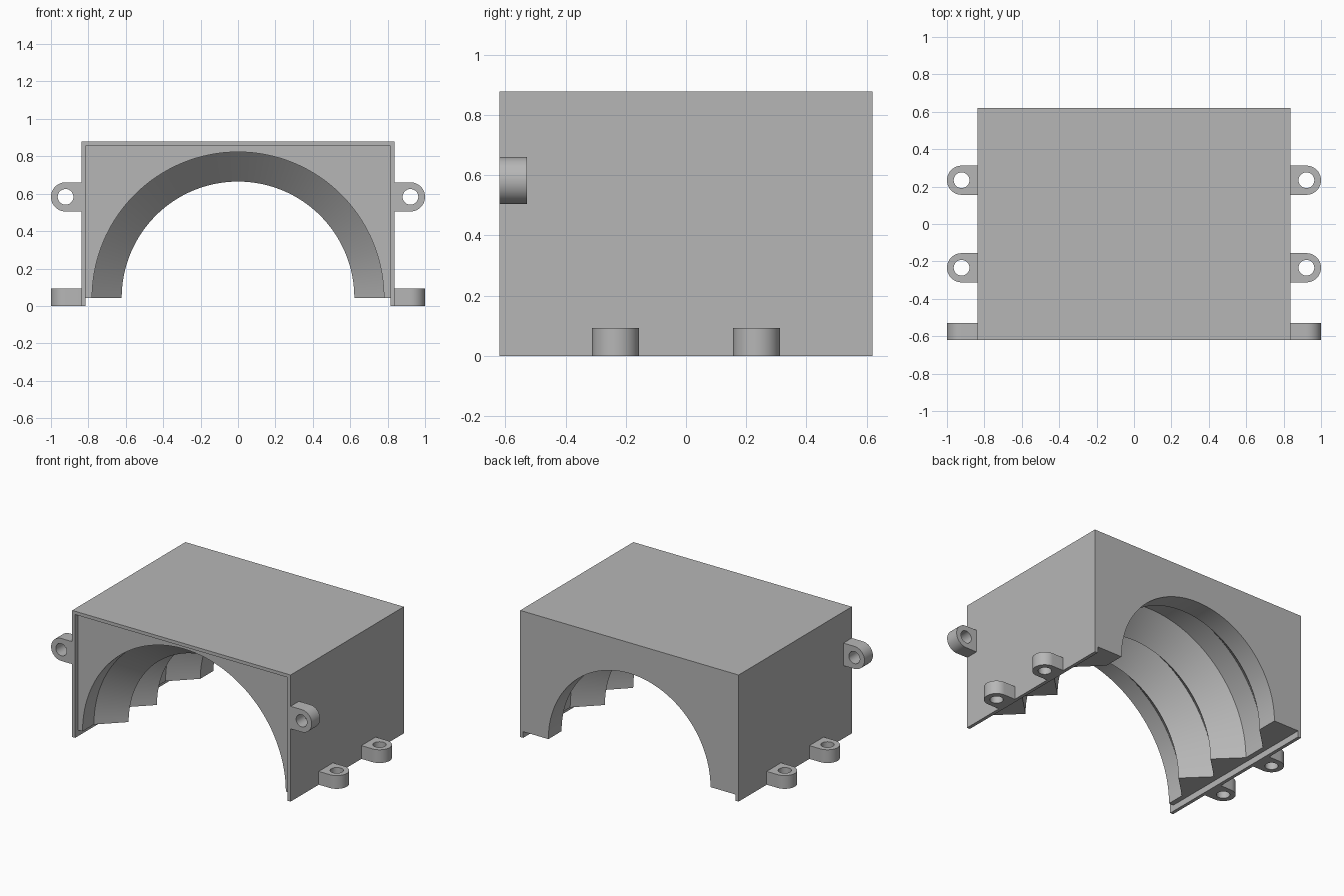
import bpy, bmesh
from math import sin, cos, pi

W, D, H = 0.838, 0.62, 0.878      # half width, half depth, height
LIP = 0.815                       # inner half width of the lip
FLOOR = 0.043                     # underside level and bore axis
R_BIG, R_SMALL = 0.78, 0.622      # bore radii
TAB_R, HOLE_R, TAB_X = 0.078, 0.042, 0.922

if "Cube" in bpy.data.objects:
    bpy.data.objects.remove(bpy.data.objects["Cube"], do_unlink=True)

grey = bpy.data.materials.new("plain grey")
grey.use_nodes = True
colour = (0.47, 0.47, 0.47, 1)
grey.diffuse_color = colour
grey.node_tree.nodes["Principled BSDF"].inputs["Base Color"].default_value = colour


def activate(ob):
    bpy.ops.object.select_all(action='DESELECT')
    ob.select_set(True)
    bpy.context.view_layer.objects.active = ob


def finish(name, bm):
    bmesh.ops.recalc_face_normals(bm, faces=bm.faces[:])
    me = bpy.data.meshes.new(name)
    bm.to_mesh(me)
    bm.free()
    me.materials.append(grey)
    ob = bpy.data.objects.new(name, me)
    bpy.context.collection.objects.link(ob)
    return ob


def box(name, x, y0, y1, z0, z1):
    bm = bmesh.new()
    bmesh.ops.create_cube(bm, size=1)
    for v in bm.verts:
        v.co = (v.co.x * 2 * x,
                y0 + (v.co.y + 0.5) * (y1 - y0),
                z0 + (v.co.z + 0.5) * (z1 - z0))
    return finish(name, bm)


def revolve(name, profile, n=128):
    """Solid of (y, radius) rings around the bore axis."""
    bm = bmesh.new()
    rings = [[bm.verts.new((r * cos(2 * pi * i / n), y, FLOOR + r * sin(2 * pi * i / n)))
              for i in range(n)] for y, r in profile]
    for a, b in zip(rings, rings[1:]):
        for i in range(n):
            j = (i + 1) % n
            bm.faces.new((a[i], a[j], b[j], b[i]))
    bm.faces.new(rings[0])
    bm.faces.new(rings[-1])
    return finish(name, bm)


def cut(ob, cutter):
    mod = ob.modifiers.new("cut", 'BOOLEAN')
    mod.operation = 'DIFFERENCE'
    mod.solver = 'EXACT'
    mod.object = cutter
    activate(ob)
    bpy.ops.object.modifier_apply(modifier=mod.name)
    bpy.data.objects.remove(cutter, do_unlink=True)


def smooth(ob):
    activate(ob)
    bpy.ops.object.shade_smooth_by_angle(angle=pi / 6)


# Housing: block with a raised rim at the front and along both lower sides
housing = box("housing", W, -D, D, 0, H)
cut(housing, box("front_recess", LIP, -1, -D + 0.03, -1, 0.855))
cut(housing, box("under_recess", LIP, -1, 1, -1, FLOOR))

# Ridged half-round bore
cut(housing, revolve("bore", [
    (-0.8, R_BIG), (-0.465, R_BIG), (-0.31, R_SMALL), (-0.155, R_BIG),
    (0, R_SMALL), (0.155, R_BIG), (0.32, R_BIG), (0.475, R_SMALL), (0.8, R_SMALL)]))
smooth(housing)


# Screw tabs: rounded plates with a hole
def tab(name, side, thick, location, upright):
    arc = [(TAB_X + TAB_R * sin(pi * i / 24), -TAB_R * cos(pi * i / 24)) for i in range(25)]
    outline = [(W - 0.01, -TAB_R)] + arc + [(W - 0.01, TAB_R)]
    hole = [(TAB_X + HOLE_R * cos(pi * i / 16), HOLE_R * sin(pi * i / 16)) for i in range(32)]
    cu = bpy.data.curves.new(name, 'CURVE')
    cu.dimensions = '2D'
    cu.fill_mode = 'BOTH'
    cu.extrude = thick / 2
    for pts in (outline, hole):
        sp = cu.splines.new('POLY')
        sp.points.add(len(pts) - 1)
        for p, (x, y) in zip(sp.points, pts):
            p.co = (x * side, y, 0, 1)
        sp.use_cyclic_u = True
    ob = bpy.data.objects.new(name, cu)
    bpy.context.collection.objects.link(ob)
    ob.location = location
    if upright:
        ob.rotation_euler.x = pi / 2
    activate(ob)
    bpy.ops.object.convert(target='MESH')
    ob = bpy.context.view_layer.objects.active
    bm = bmesh.new()
    bm.from_mesh(ob.data)
    bmesh.ops.remove_doubles(bm, verts=bm.verts[:], dist=0.0001)
    bmesh.ops.recalc_face_normals(bm, faces=bm.faces[:])
    bm.to_mesh(ob.data)
    bm.free()
    ob.data.materials.clear()
    ob.data.materials.append(grey)
    smooth(ob)


T = 0.092
for side, label in ((1, "left"), (-1, "right")):
    tab(label + "_front_tab", side, T, (0, -D + T / 2, 0.583), True)
    for y, place in ((-0.234, "fore"), (0.234, "rear")):
        tab(f"{label}_{place}_base_tab", side, T, (0, y, T / 2), False)
